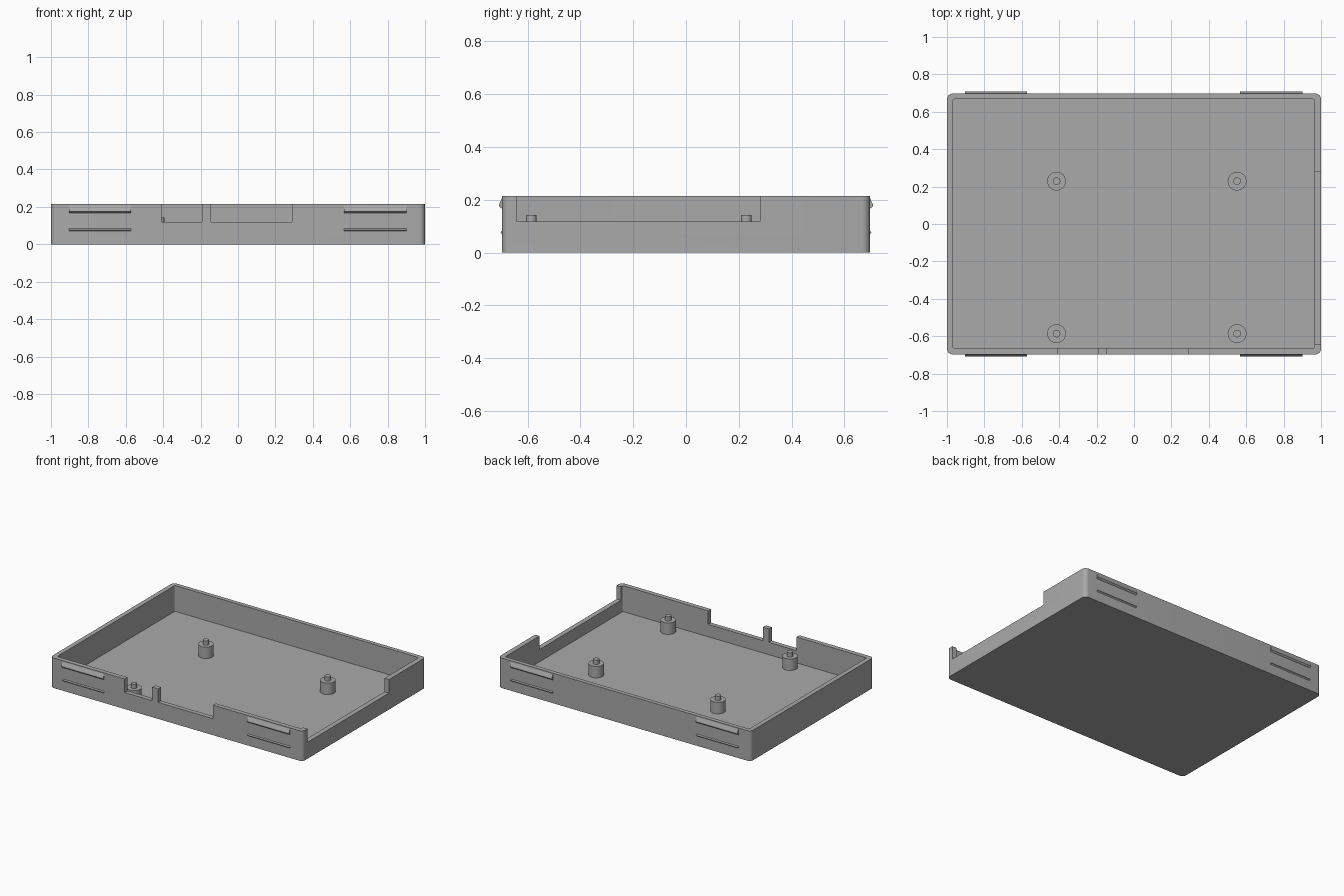
import bpy, bmesh, math
from mathutils import Matrix, Vector

if "Cube" in bpy.data.objects:
    bpy.data.objects.remove(bpy.data.objects["Cube"], do_unlink=True)

HEIGHT, FLOOR, NOTCH = 0.215, 0.03, 0.118
HALF_Y = 0.697

grey = bpy.data.materials.new("plain grey plastic")
grey.use_nodes = True
grey.diffuse_color = (0.4, 0.4, 0.4, 1)
grey.node_tree.nodes["Principled BSDF"].inputs["Base Color"].default_value = (0.4, 0.4, 0.4, 1)


def finish(bm, name):
    bmesh.ops.recalc_face_normals(bm, faces=bm.faces)
    mesh = bpy.data.meshes.new(name)
    bm.to_mesh(mesh)
    bm.free()
    obj = bpy.data.objects.new(name, mesh)
    bpy.context.collection.objects.link(obj)
    mesh.materials.append(grey)
    return obj


def box(name, x, y, z, radius=0):
    """Box between the given ranges, with rounded upright edges."""
    bm = bmesh.new()
    bmesh.ops.create_cube(bm, size=1)
    for v in bm.verts:
        v.co = [(a + b) / 2 + c * (b - a) for (a, b), c in zip((x, y, z), v.co)]
    if radius:
        upright = [e for e in bm.edges if abs(e.verts[0].co.z - e.verts[1].co.z) > 0.01]
        bmesh.ops.bevel(bm, geom=upright, offset=radius, segments=8,
                        profile=0.5, affect='EDGES')
    return finish(bm, name)


def smooth(obj):
    bpy.ops.object.select_all(action='DESELECT')
    obj.select_set(True)
    bpy.context.view_layer.objects.active = obj
    bpy.ops.object.shade_smooth_by_angle(angle=math.radians(30))


# Tray: rounded block, hollowed out, with connector notches in the walls
tray = box("tray", (-1, 1), (-HALF_Y, HALF_Y), (0, HEIGHT), 0.03)
cutters = [
    box("cavity_cutter", (-0.967, 0.965), (-0.664, 0.667), (FLOOR, 0.4), 0.008),
    box("small_front_notch_cutter", (-0.41, -0.192), (-0.8, -0.6), (NOTCH, 0.4)),
    box("wide_front_notch_cutter", (-0.145, 0.29), (-0.8, -0.6), (NOTCH, 0.4)),
    box("side_notch_cutter", (0.9, 1.1), (-0.643, 0.28), (NOTCH, 0.4)),
]
bpy.context.view_layer.objects.active = tray
for cutter in cutters:
    cutter.hide_render = True
    cut = tray.modifiers.new(cutter.name, 'BOOLEAN')
    cut.operation = 'DIFFERENCE'
    cut.solver = 'EXACT'
    cut.object = cutter
    bpy.ops.object.modifier_apply(modifier=cut.name)
    bpy.data.objects.remove(cutter, do_unlink=True)
smooth(tray)

# Stand-off posts, each with a locating pin on top
for x in (-0.414, 0.551):
    for y in (-0.586, 0.229):
        for part, radius, low, high in (("post", 0.05, FLOOR - 0.01, 0.112),
                                        ("pin", 0.02, 0.105, 0.142)):
            bm = bmesh.new()
            bmesh.ops.create_cone(bm, cap_ends=True, segments=40,
                                  radius1=radius, radius2=radius, depth=high - low,
                                  matrix=Matrix.Translation((x, y, (low + high) / 2)))
            side = ("front" if y < 0 else "back") + ("_left" if x > 0 else "_right")
            smooth(finish(bm, f"{side}_{part}"))


def ridge(name, profile, x0, x1, side):
    """Extrude an (outward, z) profile along x on the front or back wall."""
    bm = bmesh.new()
    face = bm.faces.new([bm.verts.new((x0, side * (HALF_Y + out), z)) for out, z in profile])
    ext = bmesh.ops.extrude_face_region(bm, geom=[face])
    bmesh.ops.translate(bm, vec=Vector((x1 - x0, 0, 0)),
                        verts=[g for g in ext["geom"] if isinstance(g, bmesh.types.BMVert)])
    finish(bm, name)


# Snap ridges: sloped catch above, slim rib below
CATCH = [(-0.01, 0.207), (0, 0.207), (0.011, 0.182), (0.011, 0.175), (0, 0.166), (-0.01, 0.166)]
RIB = [(-0.01, 0.084), (0, 0.084), (0.006, 0.077), (0, 0.07), (-0.01, 0.07)]
for side, wall in ((-1, "front"), (1, "back")):
    for x0, x1, end in ((-0.903, -0.572, "right"), (0.567, 0.9, "left")):
        ridge(f"{wall}_{end}_catch", CATCH, x0, x1, side)
        ridge(f"{wall}_{end}_rib", RIB, x0, x1, side)
